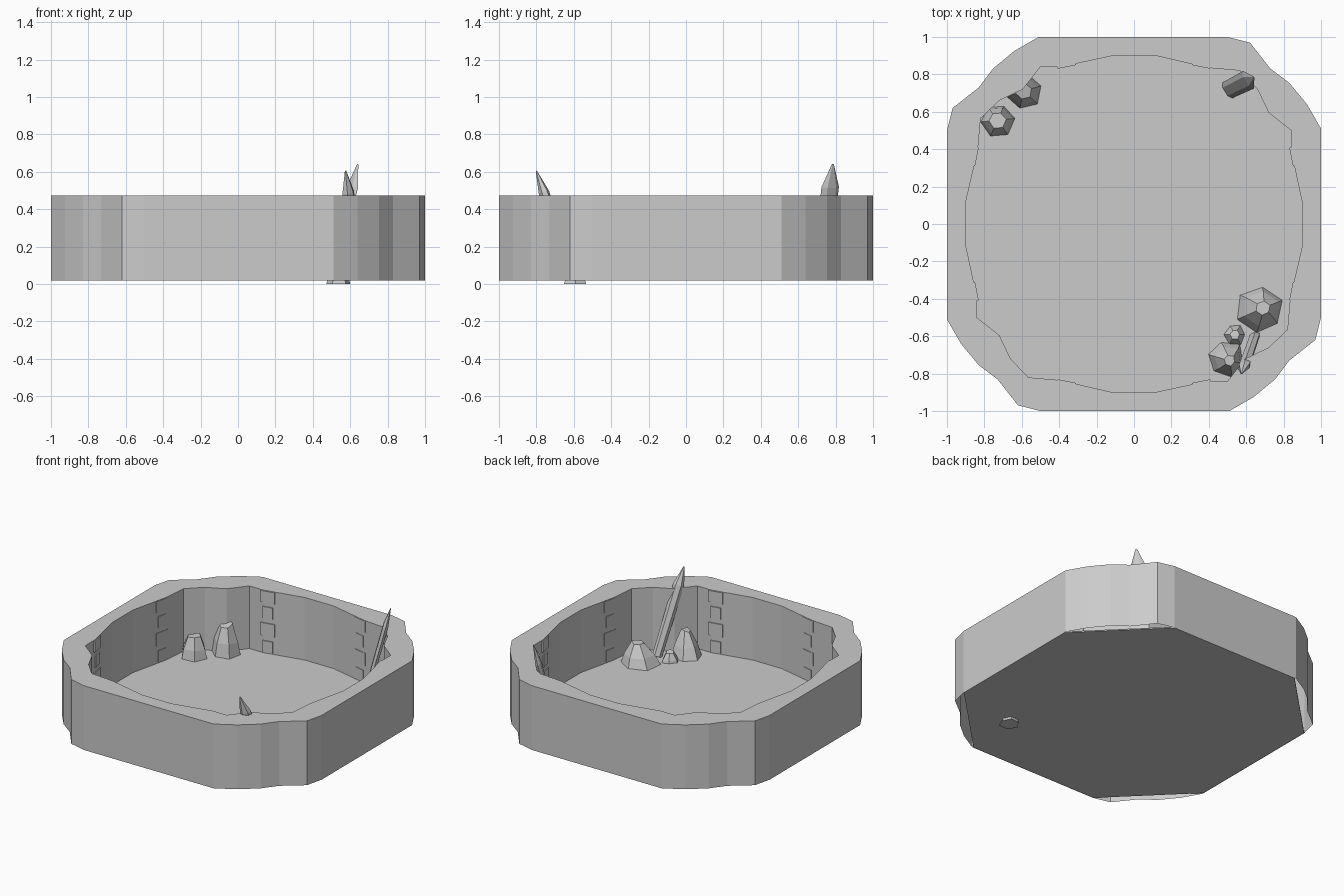
import bpy, bmesh, math, random
from mathutils import Vector, Matrix

random.seed(4)
cube = bpy.data.objects.get("Cube")
if cube:
    bpy.data.objects.remove(cube)

stone = bpy.data.materials.new("grey_stone")
GREY = (0.6, 0.6, 0.6, 1)
stone.diffuse_color = GREY
stone.use_nodes = True
stone.node_tree.nodes["Principled BSDF"].inputs["Base Color"].default_value = GREY


def finish(name, bm, recalc=True):
    if recalc:
        bmesh.ops.recalc_face_normals(bm, faces=bm.faces)
    mesh = bpy.data.meshes.new(name)
    bm.to_mesh(mesh)
    bm.free()
    mesh.materials.append(stone)
    obj = bpy.data.objects.new(name, mesh)
    bpy.context.collection.objects.link(obj)
    return obj


def around(quarter):
    """Repeat a quarter outline four times about the centre."""
    return [Matrix.Rotation(k * math.pi / 2, 2) @ Vector(p)
            for k in range(4) for p in quarter]


def loft(name, rings, caps=True):
    """Join closed rings of equal length with quads."""
    bm = bmesh.new()
    loops = [[bm.verts.new(p) for p in ring] for ring in rings]
    n = len(loops[0])
    for a, b in zip(loops, loops[1:]):
        for i in range(n):
            j = (i + 1) % n
            bm.faces.new((a[i], a[j], b[j], b[i]))
    if caps:
        bm.faces.new(loops[0][::-1])
        bm.faces.new(loops[-1])
    return finish(name, bm, caps)


def at(outline, z):
    return [(p.x, p.y, z) for p in outline]


# Thick wall with wavy corners
RIM, BASE, FLOOR = 0.473, 0.02, 0.032
outer = around([(1, .11), (1, .51), (.925, .64), (.83, .755),
                (.73, .83), (.62, .97), (.5, 1), (.11, 1)])
inner = around([(.9, .11), (.84, .39), (.84, .5), (.72, .595),
                (.66, .72), (.565, .82), (.395, .835), (.115, .9)])
loft("wall", [at(outer, BASE), at(outer, RIM), at(inner, RIM), at(inner, FLOOR)], caps=False)

# Floor slab and raised centre
slab = around([(.998, .5), (.5, .998)])
loft("floor_slab", [at(slab, BASE), at(slab, FLOOR - .004)])
centre = around([(.755, .28), (.61, .46), (.51, .57), (.25, .755)])
loft("floor_centre", [at(centre, BASE + .004), at(centre, FLOOR)])

# Stacked joint stones on the inside of the wall
bm = bmesh.new()
for k in range(4):
    for side in (-1, 1):
        spin = Matrix.Rotation(k * math.pi / 2, 4, 'Z')
        for z, height, width in ((.43, .08, .1), (.32, .08, .07), (.2, .09, .1), (.08, .08, .07)):
            place = (spin @ Matrix.Translation((side * .36, .849, z))
                     @ Matrix.Rotation(-side * .2, 4, 'Z')
                     @ Matrix.Diagonal((width, .018, height, 1)))
            bmesh.ops.create_cube(bm, size=1, matrix=place)
finish("joint_stones", bm)


def rock(name, x, y, z, radius, height, top=.45, sides=6, turn=0, lean=(0, 0)):
    """Faceted boulder tapering to an uneven top."""
    rings = []
    wobble = [random.uniform(.88, 1.1) for _ in range(sides)]
    for t, scale in ((0, 1), (.5, (1 + top) / 2 + .1), (1, top)):
        ring = []
        for i in range(sides):
            a = turn + math.tau * i / sides
            r = radius * scale * wobble[i]
            ring.append((x + lean[0] * t + r * math.cos(a),
                         y + lean[1] * t + r * math.sin(a),
                         z + height * t - (random.uniform(0, .12) * height if t else 0)))
        rings.append(ring)
    return loft(name, rings)


# Boulders in the back right corner
rock("back_boulder_tall", -.59, .71, FLOOR - .01, .105, .22, .45, 6, .3)
rock("back_boulder_short", -.73, .555, FLOOR - .01, .09, .16, .5, 6, .1)

# Boulders in the front left corner
rock("front_boulder_wide", .67, -.46, FLOOR - .01, .125, .16, .3, 6, .4, (.02, .01))
rock("front_boulder_tall", .49, -.72, FLOOR - .01, .1, .19, .3, 6, .8, (.02, -.01))
rock("small_pebble", .54, -.59, 0, .066, .1, .4, 6, 0)


def shard(name, base, tip, wide, breadth, thin):
    """Flat pointed crystal from base to tip."""
    base, tip = Vector(base), Vector(tip)
    axis = (tip - base).normalized()
    across = Vector(wide)
    across = (across - axis * across.dot(axis)).normalized()
    normal = axis.cross(across)
    rings = []
    for t, s in ((0, .9), (.8, 1), (1, .12)):
        c = base.lerp(tip, t)
        rings.append([c + across * math.cos(a) * breadth * s + normal * math.sin(a) * thin * s
                      for a in (math.tau * i / 6 for i in range(6))])
    return loft(name, rings)


# Leaning crystal shards
shard("back_shard", (.5, .715, FLOOR), (.64, .785, .64), (-.53, .85, 0), .055, .02)
shard("front_shard", (.645, -.6, FLOOR), (.575, -.8, .605), (.85, .53, 0), .036, .026)
